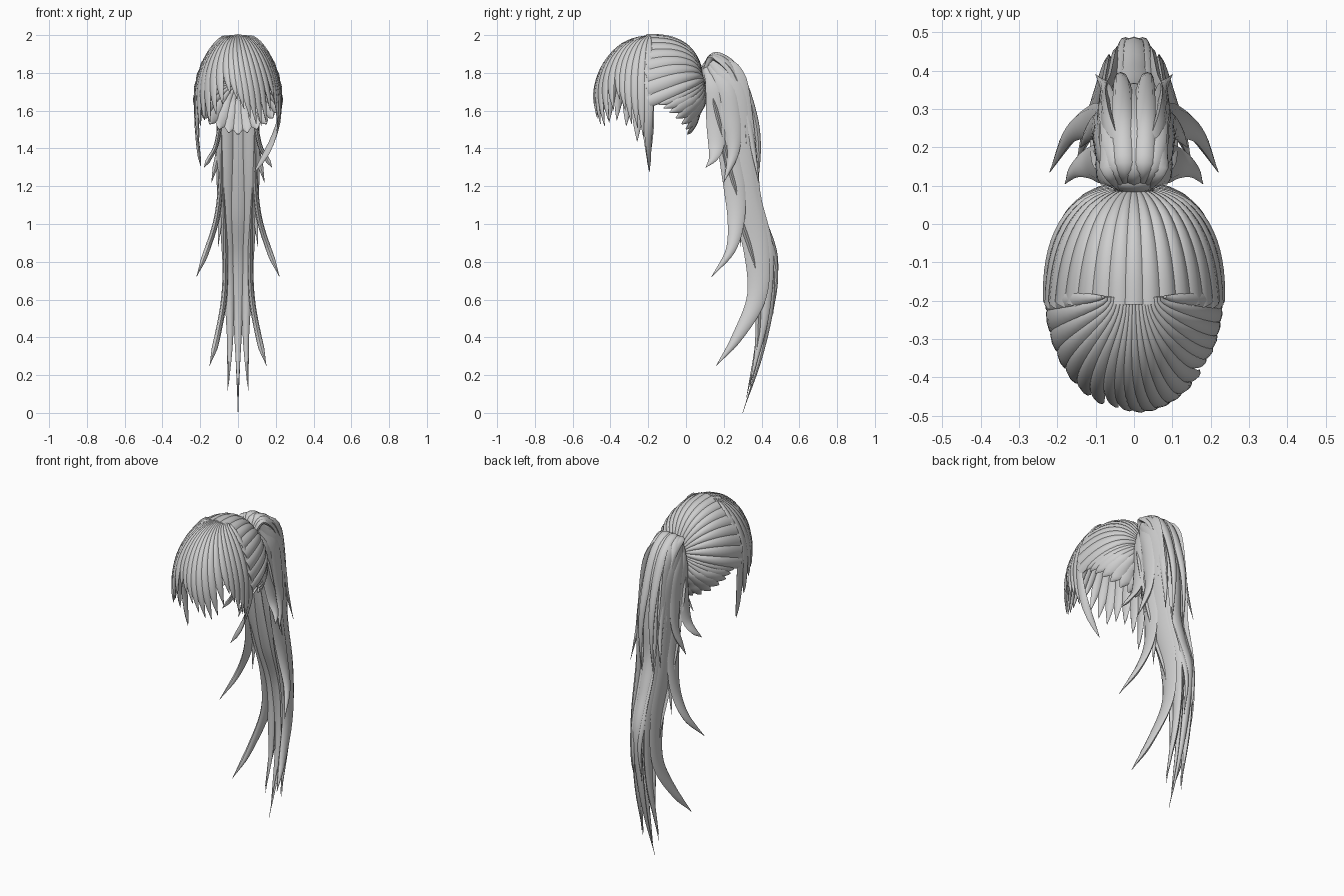
import bpy, bmesh, math
from mathutils import Vector as V, Matrix

if "Cube" in bpy.data.objects:
    bpy.data.objects.remove(bpy.data.objects["Cube"])

grey = bpy.data.materials.new("hair_grey")
grey.diffuse_color = (0.62, 0.62, 0.62, 1)
grey.use_nodes = True
grey.node_tree.nodes["Principled BSDF"].inputs["Base Color"].default_value = grey.diffuse_color
C = V((0, -0.19, 1.65))          # middle of the head
RX, RY, RZ = 0.222, 0.292, 0.340


def strand(bm, pts, widths, sides, thick, n=8):
    """Sweep a lens section along pts; widths are half widths."""
    rings = []
    for i, p in enumerate(pts):
        t = (pts[min(i + 1, len(pts) - 1)] - pts[max(i - 1, 0)]).normalized()
        s = (sides[i] - t * sides[i].dot(t)).normalized()
        nrm = t.cross(s)
        w = max(widths[i], 0.0012)
        h = min(thick, w * 0.8)
        rings.append([bm.verts.new(p + s * w * math.cos(k * math.tau / n)
                                   + nrm * h * math.sin(k * math.tau / n)) for k in range(n)])
    for a, b in zip(rings, rings[1:]):
        for k in range(n):
            bm.faces.new((a[k], a[(k + 1) % n], b[(k + 1) % n], b[k]))
    bm.faces.new(rings[0])
    bm.faces.new(rings[-1])


def finish(bm, name):
    bmesh.ops.recalc_face_normals(bm, faces=bm.faces)
    me = bpy.data.meshes.new(name)
    bm.to_mesh(me)
    bm.free()
    me.materials.append(grey)
    ob = bpy.data.objects.new(name, me)
    bpy.context.collection.objects.link(ob)
    bpy.ops.object.select_all(action='DESELECT')
    ob.select_set(True)
    bpy.context.view_layer.objects.active = ob
    bpy.ops.object.shade_smooth_by_angle(angle=math.radians(50))


def field(bm, path, u, du, taper, thick, steps=18):
    """Strand whose width follows the spacing of its neighbours."""
    ss = [i / steps for i in range(steps + 1)]
    pts = [path(u, s) for s in ss]
    sides = [path(u + du / 2, s) - path(u - du / 2, s) for s in ss]
    widths = [d.length * 0.62 * taper(s) for d, s in zip(sides, ss)]
    strand(bm, pts, widths, sides, thick)


# Fringe: fan of locks from the crown, swept to one side
tips = [1.31, 1.44, 1.52, 1.55, 1.54, 1.58, 1.63, 1.69, 1.66, 1.61, 1.56,
        1.53, 1.52, 1.54, 1.60, 1.66, 1.60, 1.53, 1.51, 1.46, 1.28]
bm = bmesh.new()
N = len(tips)
for i, tip in enumerate(tips):
    end = math.pi / 2 + (1.65 - tip) / RZ

    def fringe_path(u, s):
        th = s * end
        az = u * math.radians(88) + 0.3 * s * s * max(0, 1 - u * u)
        if th < math.pi / 2:
            r, z = math.sin(th), math.cos(th)
        else:
            k = th - math.pi / 2
            r, z = 1 - (0.12 + 0.4 * max(u, 0) ** 8) * k * k, -k
        return C + V((RX * r * math.sin(az) + 0.08 * u * (1 - s) ** 8,
                      -RY * r * math.cos(az), RZ * z)) * 1.012

    field(bm, fringe_path, -1 + 2 * i / (N - 1), 2 / (N - 1),
          lambda s: 1.05 if s < 0.7 else 1.05 * (1 - ((s - 0.7) / 0.3) ** 1.8), 0.009)
finish(bm, "fringe")


# Back cap: combed bands from the parting and hairline to the tie
def on_head(p):
    d = p - C
    rz = RZ if d.z > 0 else 0.23
    ry = RY - 0.03 * min(1, max(0, -d.z / 0.06))
    f = (((d.x / RX) ** 2 + (d.z / rz) ** 2) ** 1.25 + (abs(d.y) / ry) ** 2.5) ** 0.4
    return C + d / f


def cap_path(u, s):
    a, sg = abs(u), (1 if u >= 0 else -1)
    if a < 0.6:                  # parting arch
        phi = a / 0.6 * math.pi / 2
        st = V((sg * RX * math.sin(phi), -0.21, 1.65 + RZ * math.cos(phi)))
    else:                        # hairline down to the nape
        k = (a - 0.6) / 0.4
        st = V((sg * RX * math.cos(k * math.pi / 2), -0.2 + 0.2 * k ** 0.9, 1.65 - 0.17 * k ** 1.5))
    psi = u * math.pi
    en = V((0.06 * math.sin(psi), 0.11, 1.79 + 0.055 * math.cos(psi)))
    return on_head(st.lerp(en, s))


bm = bmesh.new()
for i in range(-8, 9):           # broad bands from the parting
    field(bm, cap_path, i * 0.075, 0.075, lambda s: 1.1, 0.016)
for i in range(1, 10):           # fine pointed bands from the hairline
    for sg in (1, -1):
        field(bm, cap_path, sg * (0.6 + i * 0.044), 0.044,
              lambda s: min(1.15, 0.1 + s * 7), 0.009)
# small knot closing the tie
bmesh.ops.create_uvsphere(bm, u_segments=16, v_segments=8, radius=1,
                          matrix=Matrix.Translation((0, 0.11, 1.80)) @ Matrix.Diagonal((0.065, 0.03, 0.065, 1)))
finish(bm, "back_cap")


# Ponytail: tapered locks along smooth paths
def lock(bm, pts, width, side, thick=0.022, mirror=True, sub=6):
    pts = [V(p) for p in pts]
    ext = [2 * pts[0] - pts[1]] + pts + [2 * pts[-1] - pts[-2]]
    out = []
    for a, b, c, d in zip(ext, ext[1:], ext[2:], ext[3:]):
        for j in range(sub):
            t = j / sub
            out.append(0.5 * (2 * b + (c - a) * t + (2 * a - 5 * b + 4 * c - d) * t * t
                              + (3 * b - a - 3 * c + d) * t ** 3))
    out.append(pts[-1])
    n = len(out) - 1
    ws = [width * min(1, 0.4 + 3 * i / n) * (1 - max(0, (i / n - 0.45) / 0.55) ** 1.6)
          for i in range(n + 1)]
    for sg in ((1, -1) if mirror else (1,)):
        f = V((sg, 1, 1))
        strand(bm, [p * f for p in out], ws, [V(side) * f] * (n + 1), thick)


X, Y = (1, 0, 0), (0, 1, 0)
OUT = (0.6, -0.8, 0)             # back corner locks
bm = bmesh.new()
# long centre lock and its neighbours
lock(bm, [(0, .10, 1.82), (0, .15, 1.885), (0, .25, 1.83), (0, .32, 1.66), (0, .345, 1.42), (0, .35, 1.22),
          (0, .40, 1.03), (0, .465, .82), (0, .445, .55), (0, .39, .28), (0, .30, 0)], .045, X, mirror=False)
lock(bm, [(.03, .10, 1.82), (.045, .15, 1.88), (.05, .24, 1.82), (.055, .30, 1.66), (.055, .32, 1.42),
          (.045, .34, 1.2), (.035, .39, 1.0), (.032, .435, .8), (.035, .42, .5), (.055, .34, .12)], .037, X)
# outer back locks ending half way
lock(bm, [(.02, .10, 1.83), (.025, .16, 1.895), (.028, .27, 1.82), (.03, .35, 1.62), (.035, .385, 1.4),
          (.04, .37, 1.12)], .028, X, .016)
lock(bm, [(.04, .10, 1.82), (.06, .15, 1.88), (.068, .25, 1.80), (.07, .32, 1.6), (.075, .355, 1.4),
          (.10, .39, 1.2)], .03, OUT, .016)
# lower back locks
lock(bm, [(.03, .30, 1.45), (.035, .345, 1.2), (.03, .40, 1.03), (.025, .46, .85), (.022, .478, .7),
          (.025, .46, .52)], .022, X, .014)
# short side lock flicking outward
lock(bm, [(.05, .11, 1.82), (.085, .15, 1.72), (.092, .155, 1.56), (.115, .16, 1.42), (.15, .145, 1.35),
          (.18, .105, 1.3)], .048, Y, .012)
lock(bm, [(.05, .13, 1.84), (.088, .21, 1.72), (.095, .24, 1.55), (.105, .25, 1.38),
          (.14, .20, 1.22)], .05, Y, .014)
# middle side lock
lock(bm, [(.05, .13, 1.84), (.083, .20, 1.68), (.088, .22, 1.45), (.092, .255, 1.2), (.115, .265, 1.02),
          (.165, .235, .86), (.22, .135, .72)], .058, Y, .015)
# long side lock
lock(bm, [(.05, .14, 1.86), (.08, .24, 1.73), (.08, .27, 1.45), (.075, .305, 1.15), (.065, .37, .88),
          (.072, .375, .62), (.11, .27, .4), (.15, .16, .25)], .075, Y, .016)
# rear side lock
lock(bm, [(.04, .14, 1.87), (.07, .25, 1.79), (.073, .30, 1.5), (.06, .335, 1.15), (.045, .415, .85),
          (.04, .41, .5), (.055, .34, .15)], .062, Y, .016)
# inner front locks
lock(bm, [(0, .11, 1.78), (0, .17, 1.6), (0, .22, 1.3), (0, .28, 1.05), (0, .37, .78), (0, .39, .45),
          (0, .32, .08)], .05, X, .016, False)
lock(bm, [(.035, .11, 1.78), (.06, .15, 1.6), (.065, .21, 1.3), (.06, .28, 1.05), (.05, .37, .75),
          (.042, .38, .4), (.05, .34, .14)], .038, X, .016)
lock(bm, [(.05, .11, 1.78), (.08, .16, 1.6), (.085, .23, 1.3), (.09, .28, 1.1), (.105, .29, .88)], .03, X, .014)
finish(bm, "ponytail")
